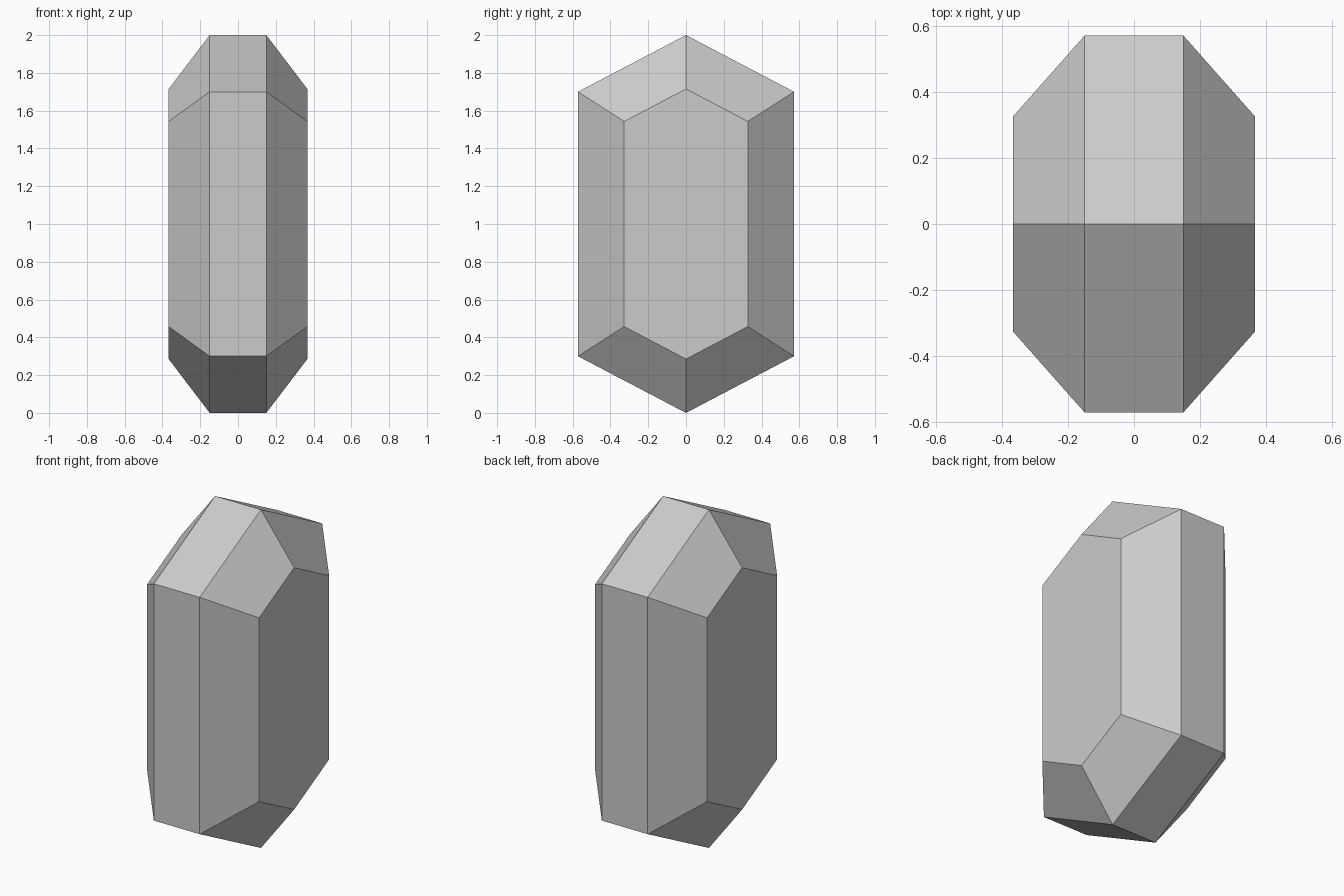
import bpy, bmesh, math
from itertools import product

if "Cube" in bpy.data.objects:
    bpy.data.objects.remove(bpy.data.objects["Cube"])

# One octant of the crystal, measured from its centre (mirrored in x, y, z)
octant = [
    (0.15, 0.0, 1.0),       # ridge end
    (0.15, 0.572, 0.70),    # shoulder of the narrow face
    (0.367, 0.327, 0.543),  # shoulder corner of the broad face
    (0.367, 0.0, 0.715),    # peak of the broad face
]

# Faceted crystal: convex hull of the mirrored octant
bm = bmesh.new()
points = {(x * sx, y * sy, 1 + z * sz)
          for x, y, z in octant
          for sx, sy, sz in product((-1, 1), repeat=3)}
for p in sorted(points):
    bm.verts.new(p)
bmesh.ops.remove_doubles(bm, verts=bm.verts, dist=1e-4)
bmesh.ops.convex_hull(bm, input=bm.verts)

# Merge coplanar triangles into clean flat facets
bmesh.ops.dissolve_limit(bm, angle_limit=math.radians(2),
                         verts=bm.verts, edges=bm.edges)
bmesh.ops.recalc_face_normals(bm, faces=bm.faces)

mesh = bpy.data.meshes.new("crystal")
bm.to_mesh(mesh)
bm.free()
bpy.context.collection.objects.link(bpy.data.objects.new("crystal", mesh))
